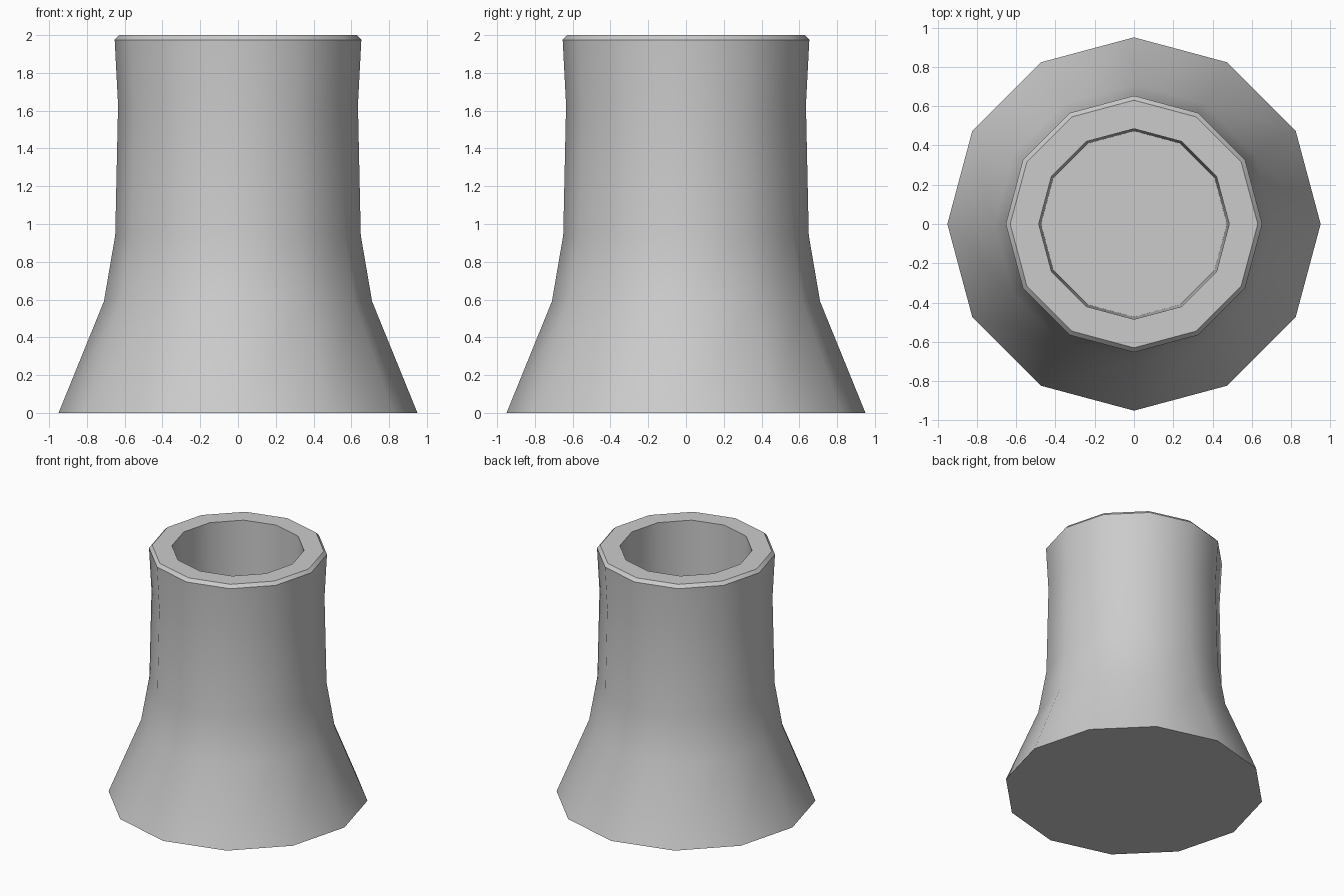
import bpy, bmesh
from math import cos, sin, pi

if "Cube" in bpy.data.objects:
    bpy.data.objects.remove(bpy.data.objects["Cube"])

SIDES = 12
# (radius, height) from the base, up the flared wall, over the rim and down inside
PROFILE = [(0.95, 0), (0.71, 0.59), (0.65, 0.94), (0.635, 1.63),
           (0.653, 1.975), (0.63, 2.0), (0.485, 2.0), (0.473, 1.0)]

bm = bmesh.new()
rings = [[bm.verts.new((r * cos(2 * pi * i / SIDES), r * sin(2 * pi * i / SIDES), z))
          for i in range(SIDES)] for r, z in PROFILE]

# Tower walls, rim and inner shaft
for low, high in zip(rings, rings[1:]):
    for i in range(SIDES):
        j = (i + 1) % SIDES
        bm.faces.new((low[i], low[j], high[j], high[i]))

# Base and shaft floor
bm.faces.new(rings[0][::-1])
bm.faces.new(rings[-1])
bmesh.ops.recalc_face_normals(bm, faces=bm.faces[:])

mesh = bpy.data.meshes.new("cooling_tower")
bm.to_mesh(mesh)
bm.free()
tower = bpy.data.objects.new("cooling_tower", mesh)
bpy.context.collection.objects.link(tower)

# Smooth round the walls, keep rim and base edges sharp
bpy.context.view_layer.objects.active = tower
tower.select_set(True)
bpy.ops.object.shade_smooth_by_angle(angle=0.6)
